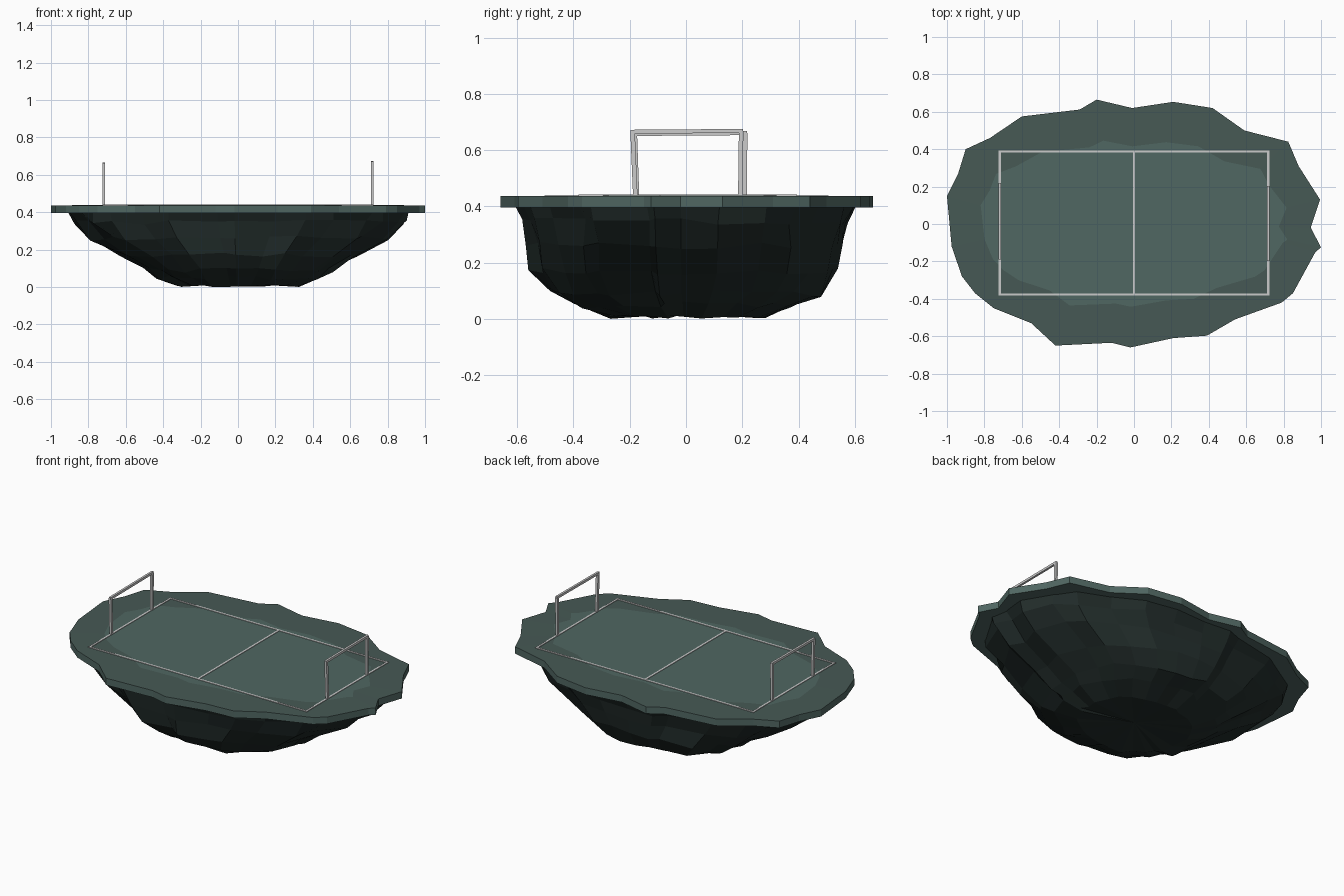
import bpy, bmesh, math, random
from mathutils import Vector

if "Cube" in bpy.data.objects:
    bpy.data.objects.remove(bpy.data.objects["Cube"])

random.seed(4)


def material(name, rgb):
    m = bpy.data.materials.new(name)
    m.diffuse_color = (*rgb, 1)
    m.use_nodes = True
    m.node_tree.nodes["Principled BSDF"].inputs["Base Color"].default_value = m.diffuse_color
    return m


grass = material("grass", (0.08, 0.135, 0.122))
edge_grass = material("edge_grass", (0.062, 0.1, 0.09))
stone = material("stone", (0.016, 0.026, 0.024))


def finish(bm, name, *mats):
    bmesh.ops.recalc_face_normals(bm, faces=bm.faces)
    me = bpy.data.meshes.new(name)
    bm.to_mesh(me)
    bm.free()
    for m in mats:
        me.materials.append(m)
    ob = bpy.data.objects.new(name, me)
    bpy.context.collection.objects.link(ob)
    return ob


def ring(bm, pts):
    return [bm.verts.new(p) for p in pts]


def bridge(bm, a, b, mat=0):
    n = len(a)
    for i in range(n):
        j = (i + 1) % n
        bm.faces.new((a[i], a[j], b[j], b[i])).material_index = mat


# ragged island outline, counter-clockwise
outline = [(0.995, .13), (.88, .31), (.825, .44), (.59, .50), (.42, .62), (.21, .653),
           (-.01, .62), (-.20, .665), (-.29, .612), (-.60, .575), (-.77, .46), (-.90, .40),
           (-.94, .27), (-1.0, .15), (-.975, -.12), (-.92, -.28), (-.85, -.37),
           (-.75, -.45), (-.55, -.53), (-.42, -.65), (-.12, -.635), (-.02, -.66),
           (.21, -.61), (.39, -.597), (.54, -.51), (.79, -.42), (.85, -.37),
           (.97, -.15), (1.0, -.125), (.945, -.02)]

# grass slab with a lighter inner lawn
bm = bmesh.new()
low = ring(bm, [(x, y, .395) for x, y in outline])
rim = ring(bm, [(x, y, .436) for x, y in outline])
lawn = ring(bm, [(x * .82, y * .67, .438) for x, y in outline])
bridge(bm, low, rim)
bridge(bm, rim, lawn, 1)
bm.faces.new(lawn)
bm.faces.new(low[::-1])
finish(bm, "grass_slab", grass, edge_grass)

# faceted rock underside: z, half width, half depth
levels = [(.40, .92, .605), (.345, .905, .58), (.26, .80, .565), (.17, .635, .55),
          (.09, .51, .49), (.05, .45, .40), (.015, .33, .28)]
bm = bmesh.new()
rings = []
for k, (z, rx, ry) in enumerate(levels):
    pts = []
    for x, y in outline:
        a = math.atan2(y / .655, x)
        f = 1 + random.uniform(-.035, .02) * (k > 0)
        dz = random.uniform(-.014, .014) * (0 < k < 6) + random.uniform(-.008, .005) * (k == 6)
        pts.append(((.5 * x + .5 * math.cos(a)) * rx * f,
                    (.5 * y / .655 + .5 * math.sin(a)) * ry * f, z + dz))
    rings.append(ring(bm, pts))
for a, b in zip(rings, rings[1:]):
    bridge(bm, a, b)
bm.faces.new(rings[0])
# fan the slightly uneven base around a centre point
c = bm.verts.new((0, 0, .02))
base = rings[-1]
for i in range(len(base)):
    bm.faces.new((base[i], base[(i + 1) % len(base)], c))
lowest = min(v.co.z for v in bm.verts)
for v in base:
    v.co.z -= lowest
finish(bm, "rock_base", stone)


def beam(bm, a, b, w, h):
    """Box running from a to b with section w x h."""
    a, b = Vector(a), Vector(b)
    d = (b - a).normalized()
    side = Vector((1, 0, 0)) if abs(d.x) < .5 else Vector((0, 1, 0))
    up = d.cross(side).normalized()
    ends = [ring(bm, [p + side * w / 2 * s + up * h / 2 * t
                      for s, t in ((-1, -1), (1, -1), (1, 1), (-1, 1))]) for p in (a, b)]
    bridge(bm, *ends)
    bm.faces.new(ends[0])
    bm.faces.new(ends[1])


# pitch markings
bm = bmesh.new()
z = .437
for y in (-.377, .388):
    beam(bm, (-.725, y, z), (.725, y, z), .012, .008)
for x in (-.718, 0, .718):
    beam(bm, (x, -.377, z), (x, .388, z), .012, .008)
finish(bm, "pitch_lines")

# slightly crooked goals
for name, x, y0, y1, lean in (("right_goal", .718, -.18, .193, -.010),
                              ("left_goal", -.718, -.174, .208, -.008)):
    bm = bmesh.new()
    top = .668 if x > 0 else .660
    beam(bm, (x, y0, .43), (x, y0 + lean, top), .014, .016)
    beam(bm, (x, y1, .43), (x, y1 - lean * .3, top), .014, .016)
    beam(bm, (x, y0 + lean - .007, top - .003), (x, y1 - lean * .3 + .007, top), .013, .014)
    finish(bm, name)
